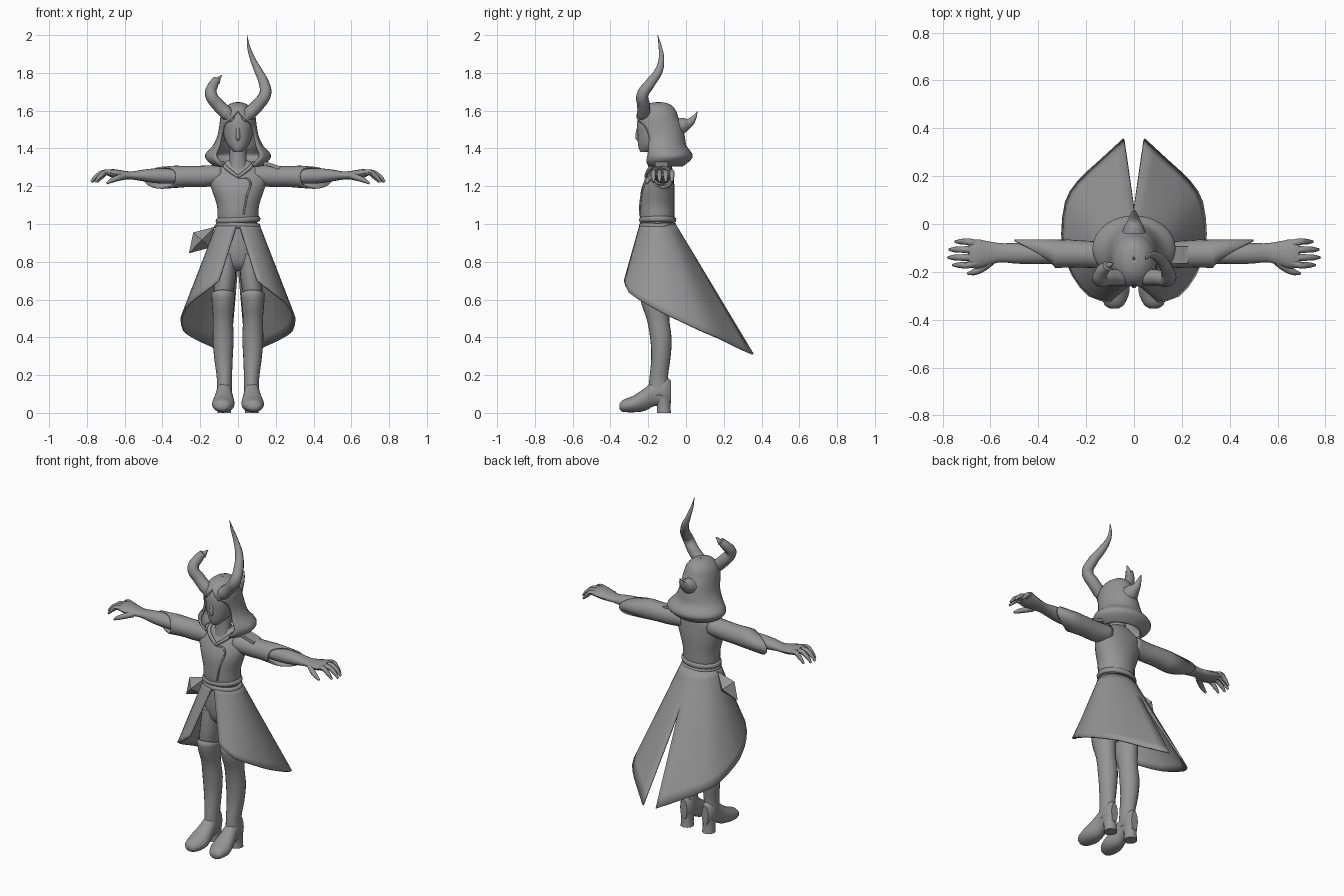
import bpy, bmesh
from math import sin, cos, pi, radians, atan2, sqrt
from mathutils import Vector

cube = bpy.data.objects.get("Cube")
if cube:
    bpy.data.objects.remove(cube)

GREY = (0.3, 0.3, 0.3, 1)
grey = bpy.data.materials.new("plain grey")
grey.use_nodes = True
grey.diffuse_color = GREY
grey.node_tree.nodes["Principled BSDF"].inputs["Base Color"].default_value = GREY


def finish(obj, name, mirror=False, thickness=0, angle=45):
    """Name, colour and shade a part, then add its modifiers."""
    obj.name = obj.data.name = name
    obj.data.materials.clear()
    obj.data.materials.append(grey)
    bpy.ops.object.select_all(action='DESELECT')
    obj.select_set(True)
    bpy.context.view_layer.objects.active = obj
    bpy.ops.object.shade_smooth_by_angle(angle=radians(angle))
    if mirror:
        obj.modifiers.new("Mirror", 'MIRROR')
    if thickness:
        shell = obj.modifiers.new("Solidify", 'SOLIDIFY')
        shell.thickness = thickness
        shell.offset = 0
    return obj


def from_bmesh(bm, name, **options):
    bmesh.ops.remove_doubles(bm, verts=bm.verts, dist=0.0005)
    bmesh.ops.recalc_face_normals(bm, faces=bm.faces)
    mesh = bpy.data.meshes.new(name)
    bm.to_mesh(mesh)
    bm.free()
    obj = bpy.data.objects.new(name, mesh)
    bpy.context.collection.objects.link(obj)
    return finish(obj, name, **options)


def skin(name, rings, closed=True, caps=True, **options):
    """Join rings of points with quads."""
    bm = bmesh.new()
    loops = [[bm.verts.new(p) for p in ring] for ring in rings]
    count = len(loops[0])
    for low, high in zip(loops, loops[1:]):
        for i in range(count if closed else count - 1):
            j = (i + 1) % count
            bm.faces.new((low[i], low[j], high[j], high[i]))
    if closed and caps:
        bm.faces.new(loops[0])
        bm.faces.new(loops[-1])
    return from_bmesh(bm, name, **options)


def spline(rows, steps=3):
    """Smoothly fill in rows between the given ones."""
    out = []
    for i in range(len(rows) - 1):
        quad = [rows[max(i - 1, 0)], rows[i], rows[i + 1], rows[min(i + 2, len(rows) - 1)]]
        for s in range(steps):
            t = s / steps
            out.append(tuple(
                0.5 * (2 * b + (c - a) * t + (2 * a - 5 * b + 4 * c - d) * t * t
                       + (3 * b - a - 3 * c + d) * t ** 3)
                for a, b, c, d in zip(*quad)))
    return out + [tuple(rows[-1])]


def oval_ring(row, axis, sides):
    t, u0, u1, v0, v1 = row
    ring = []
    for i in range(sides):
        a = 2 * pi * i / sides
        u = (u0 + u1) / 2 + (u1 - u0) / 2 * cos(a)
        v = (v0 + v1) / 2 + (v1 - v0) / 2 * sin(a)
        ring.append({'x': (t, u, v), 'y': (u, t, v), 'z': (u, v, t)}[axis])
    return ring


def loft(name, rows, axis='z', sides=20, **options):
    """Rows are position along the axis, then the limits across it."""
    return skin(name, [oval_ring(r, axis, sides) for r in spline(rows)], **options)


def body(name, rows, **options):
    """Rows are height, half width, front and back."""
    return loft(name, [(z, -w, w, f, b) for z, w, f, b in rows], **options)


def tube(name, points, sides=3, **options):
    """Tapered tube through points of x, y, z and radius."""
    curve = bpy.data.curves.new(name, 'CURVE')
    curve.dimensions = '3D'
    curve.bevel_depth = 1
    curve.bevel_resolution = sides
    curve.resolution_u = 6
    curve.use_fill_caps = True
    path = curve.splines.new('BEZIER')
    path.bezier_points.add(len(points) - 1)
    for knot, (x, y, z, r) in zip(path.bezier_points, points):
        knot.co = (x, y, z)
        knot.radius = r
        knot.handle_left_type = knot.handle_right_type = 'AUTO'
    obj = bpy.data.objects.new(name, curve)
    bpy.context.collection.objects.link(obj)
    bpy.ops.object.select_all(action='DESELECT')
    obj.select_set(True)
    bpy.context.view_layer.objects.active = obj
    bpy.ops.object.convert(target='MESH')
    return finish(bpy.context.object, name, **options)


# Torso, hips, neck and head
body("tunic", [(1.0, .1, -.235, -.065), (1.04, .108, -.245, -.06), (1.1, .112, -.245, -.06),
               (1.18, .138, -.238, -.06), (1.24, .155, -.215, -.065), (1.285, .15, -.19, -.07),
               (1.315, .1, -.175, -.08), (1.335, .055, -.17, -.09)])
body("hips", [(.75, .04, -.18, -.12), (.79, .09, -.22, -.08), (.88, .108, -.235, -.065),
              (1.0, .098, -.23, -.07)])
body("neck", [(1.29, .055, -.19, -.09), (1.34, .045, -.185, -.1), (1.42, .045, -.185, -.09)])
body("head", [(1.38, .02, -.24, -.19), (1.4, .042, -.25, -.14), (1.43, .064, -.255, -.09),
              (1.48, .079, -.258, -.065), (1.54, .084, -.258, -.06), (1.59, .068, -.24, -.07),
              (1.62, .035, -.2, -.1)])
tube("nose", [(0, -.25, 1.52, .007), (0, -.256, 1.48, .011), (0, -.256, 1.455, .012), (0, -.25, 1.44, .005)])

# Hood, open around the face: height, half width, front, back, opening angle
hood = [(1.64, .004, -.15, -.14, 0), (1.63, .042, -.205, -.09, 0), (1.6, .074, -.245, -.06, 0),
        (1.56, .088, -.265, -.045, 22), (1.52, .093, -.265, -.025, 52), (1.46, .105, -.25, -.012, 58),
        (1.41, .13, -.24, -.002, 50), (1.365, .168, -.235, .03, 43), (1.335, .155, -.235, .012, 40),
        (1.31, .12, -.22, -.02, 40)]
rings = []
for z, w, front, back, gap in spline(hood):
    g = radians(max(gap, 0))
    angles = [g + (2 * pi - 2 * g) * i / 28 for i in range(29)]
    rings.append([(w * sin(a), (front + back) / 2 - (back - front) / 2 * cos(a), z) for a in angles])
skin("hood", rings, closed=False, thickness=.012)
tube("hood_tip", [(0, -.05, 1.51, .055), (0, -.01, 1.525, .04), (0, .02, 1.538, .024),
                  (0, .042, 1.562, .014), (0, .06, 1.595, .002)])

# Horns: the left one is whole, the right one is broken off
horn = [(.025, -.235, 1.55, .022), (.06, -.225, 1.585, .036), (.105, -.225, 1.63, .034),
        (.143, -.23, 1.685, .032), (.138, -.19, 1.745, .028), (.108, -.145, 1.81, .022),
        (.075, -.13, 1.88, .014), (.055, -.138, 1.945, .008), (.048, -.15, 2.0, .001)]
tube("left_horn", horn)
stump = [(-x, y, z, r) for x, y, z, r in horn[:4]]
tube("right_horn", stump + [(-.132, -.195, 1.735, .027), (-.112, -.175, 1.765, .021)])
tube("broken_horn_splinter", [(-.112, -.178, 1.75, .017), (-.1, -.17, 1.772, .01), (-.086, -.165, 1.787, .002)])


# Collar and overlapping front seam
def chest_front(x, z, w, front):
    return (x, -.15 + (front + .15) * sqrt(1 - (x / w) ** 2) - .002, z, .005)


tube("collar", [(.085, -.13, 1.325, .011), (.07, -.18, 1.305, .011), (.035, -.203, 1.275, .01),
                (0, -.213, 1.25, .008)], mirror=True)
tube("front_seam", [chest_front(0, 1.245, .15, -.21), chest_front(.058, 1.235, .15, -.218),
                    chest_front(.045, 1.14, .125, -.243), chest_front(.03, 1.05, .11, -.247)])
bpy.ops.mesh.primitive_cube_add(size=1, location=(.165, -.13, 1.315), rotation=(0, radians(18), 0))
flap = bpy.context.object
flap.scale = (.12, .07, .018)
finish(flap, "left_shoulder_flap")

# Sleeves with a cuff cut back at the front
sleeve = [(.09, -.185, -.075, 1.21, 1.31), (.18, -.18, -.075, 1.2, 1.305),
          (.26, -.178, -.07, 1.2, 1.303), (.33, -.18, -.068, 1.195, 1.305)]
rings = [oval_ring(r, 'x', 20) for r in spline(sleeve)]
rings.append([(x + .17 * ((y + .18) / .112) ** 1.3, y, z - .01 * (y + .18) / .112) for x, y, z in rings[-1]])
skin("sleeve", rings, caps=False, mirror=True, thickness=.008)

# Arms and hands
loft("arm", [(.15, -.16, -.09, 1.22, 1.285), (.3, -.165, -.085, 1.215, 1.29), (.42, -.168, -.08, 1.215, 1.295),
             (.5, -.165, -.08, 1.226, 1.288), (.56, -.16, -.08, 1.235, 1.278), (.61, -.175, -.072, 1.236, 1.283),
             (.655, -.186, -.064, 1.243, 1.29), (.69, -.18, -.068, 1.255, 1.288)], axis='x', sides=16, mirror=True)
for finger, (y, reach) in {"little": (-.074, -.03), "ring": (-.107, -.005),
                           "middle": (-.14, 0), "index": (-.172, -.02)}.items():
    tube(finger + "_finger", [(.66, y * .8 - .025, 1.268, .017), (.71 + reach / 2, y, 1.273, .014),
                              (.752 + reach, y, 1.25, .012), (.777 + reach, y, 1.222, .006)],
         sides=2, mirror=True)
tube("thumb", [(.6, -.155, 1.255, .02), (.64, -.188, 1.242, .016), (.67, -.202, 1.23, .013),
               (.695, -.207, 1.215, .006)], sides=2, mirror=True)

# Belt of two bands
for name, height, tilt in (("upper_belt", 1.022, -3), ("lower_belt", .992, 2)):
    bpy.ops.mesh.primitive_torus_add(major_radius=.106, minor_radius=.013, major_segments=32, minor_segments=8,
                                     location=(0, -.15, height), rotation=(0, radians(tilt), 0))
    bpy.context.object.scale = (1, .83, 1.2)
    finish(bpy.context.object, name, angle=60)

# Long coat skirt, open in front and slit behind
hem = [(.1, -.325, .7), (.185, -.3, .635), (.255, -.215, .58), (.29, -.12, .527), (.3, -.04, .49),
       (.285, .09, .43), (.235, .175, .395), (.14, .265, .35), (.042, .355, .31)]
columns = spline(hem, 2)
bearings = [atan2(x, -(y + .15)) for x, y, z in columns]
rings = []
for (x, y, z), bearing in zip(columns, bearings):
    share = (bearing - bearings[0]) / (bearings[-1] - bearings[0])
    a = .04 + (pi - .04) * share
    top = Vector((.108 * sin(a), -.15 - .09 * cos(a), 1.0))
    rings.append([top.lerp(Vector((x, y, z)), i / 12) for i in range(13)])
for i, point in enumerate(rings[-1]):
    point.x = hem[-1][0] * max(0, (i / 12 - .32) / .68)
skin("coat_skirt", rings, closed=False, mirror=True, thickness=.01)

# Hanging crystal
bm = bmesh.new()
centre, along, across = Vector((-.192, -.13, .915)), Vector((.068, 0, .07)), Vector((-.045, 0, .04))
for arm in (along, across, Vector((0, .055, 0))):
    for sign in (1, -1):
        bm.verts.new(centre + arm * sign)
bmesh.ops.convex_hull(bm, input=bm.verts)
from_bmesh(bm, "crystal", angle=10)
tube("crystal_cord", [(-.09, -.14, 1.0, .006), (-.125, -.13, .985, .006)])

# Legs, boots and heels
loft("thigh", [(.54, .034, .126, -.22, -.1), (.62, .028, .13, -.23, -.095), (.72, .012, .125, -.235, -.08),
               (.84, .008, .11, -.23, -.075)], mirror=True)
shaft = [(.09, .036, .11, -.2, -.085), (.18, .036, .108, -.19, -.1), (.29, .032, .122, -.18, -.086),
         (.39, .027, .13, -.185, -.08), (.49, .03, .128, -.202, -.092), (.57, .024, .134, -.23, -.092),
         (.63, .018, .138, -.243, -.088)]
rings = [oval_ring(r, 'z', 20) for r in spline(shaft)]
rings[-1] = [(x, y, z + .3 * max(0, -.17 - y)) for x, y, z in rings[-1]]
skin("boot_shaft", rings, caps=False, mirror=True, thickness=.008)
loft("boot_foot", [(-.353, .065, .1, .02, .045), (-.335, .04, .125, .006, .068), (-.28, .018, .138, .003, .09),
                   (-.22, .024, .126, .01, .13), (-.17, .032, .114, .035, .17), (-.11, .034, .112, .042, .19),
                   (-.08, .05, .095, .05, .17)], axis='y', mirror=True)
loft("boot_heel", [(0, .036, .11, -.155, -.078), (.035, .038, .108, -.155, -.082),
                   (.08, .036, .11, -.165, -.08)], sides=14, mirror=True)
